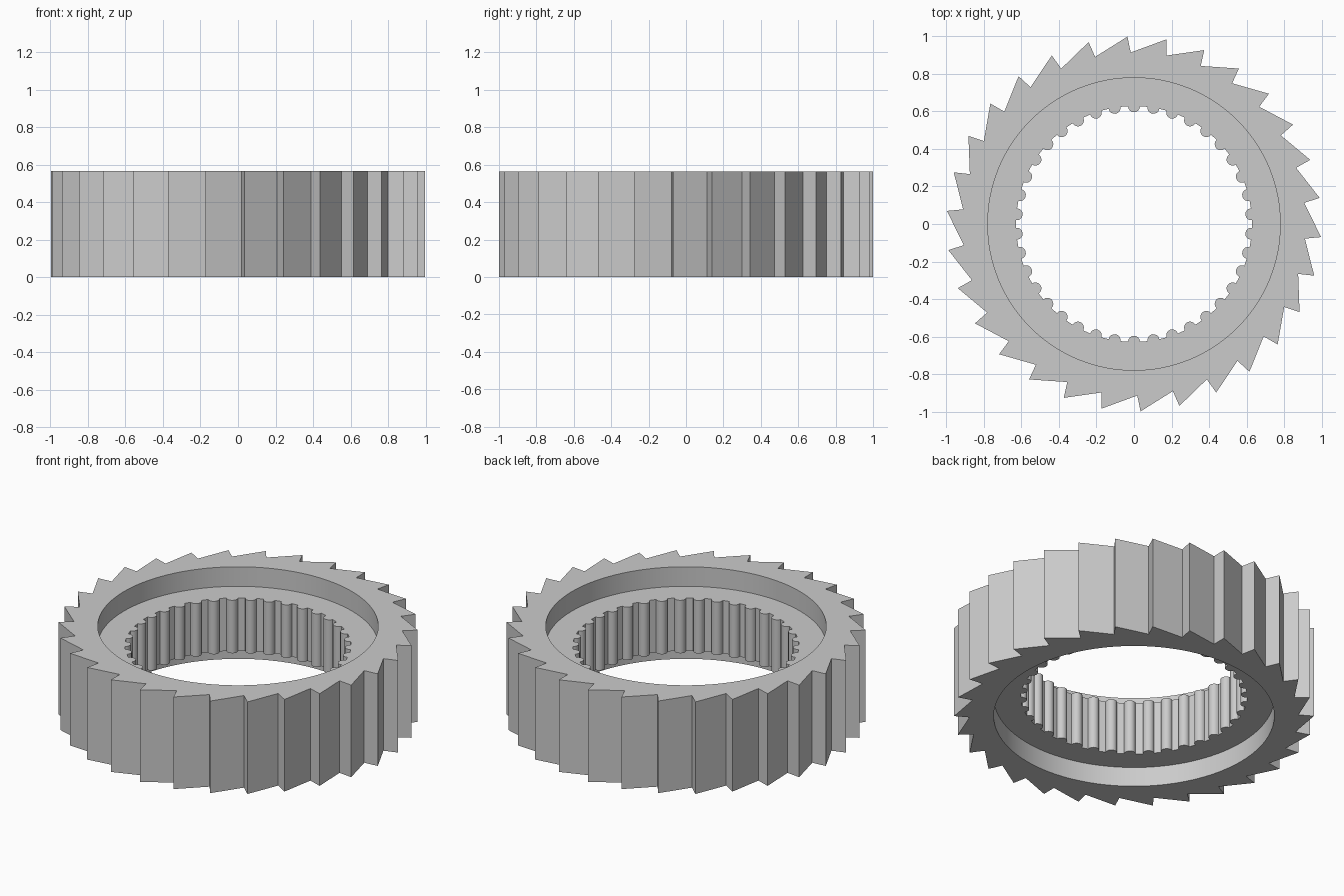
import bpy
import bmesh
from math import sin, cos, pi, radians
from mathutils import Vector

HEIGHT = 0.565
RECESS_DEPTH = 0.12
OUTER_TEETH = 30
INNER_RIBS = 38

cube = bpy.data.objects.get("Cube")
if cube:
    bpy.data.objects.remove(cube, do_unlink=True)

steel = bpy.data.materials.new("light grey metal")
steel.use_nodes = True
grey = (0.6, 0.6, 0.6, 1)
steel.diffuse_color = grey
steel.node_tree.nodes["Principled BSDF"].inputs["Base Color"].default_value = grey


def polar(radius, angle):
    return Vector((radius * cos(angle), radius * sin(angle), 0))


# Saw-tooth outline: a steep flank beside each tip, then a long ramp
def ratchet_outline():
    points = []
    for i in range(OUTER_TEETH):
        tip = radians(92) + 2 * pi * i / OUTER_TEETH
        points += [polar(0.915, tip - radians(0.9)), polar(1.0, tip)]
    return points


# Bore outline: half-round ribs pointing inwards
def ribbed_outline(centre_radius=0.628, rib=0.032, steps=8):
    points = []
    for i in range(INNER_RIBS):
        angle = pi / 2 + 2 * pi * i / INNER_RIBS
        radial, tangent = polar(1, angle), polar(1, angle + pi / 2)
        for j in range(steps + 1):
            t = pi * j / steps
            points.append(radial * (centre_radius - rib * sin(t)) - tangent * rib * cos(t))
    return points


def circle_outline(radius, count=128):
    return [polar(radius, 2 * pi * i / count) for i in range(count)]


bm = bmesh.new()


def add_loop(points, z):
    verts = [bm.verts.new((p.x, p.y, z)) for p in points]
    edges = [bm.edges.new((v, verts[i - 1])) for i, v in enumerate(verts)]
    return verts, edges


def wall(low, high):
    a, b = low[0], high[0]
    for i in range(len(a)):
        bm.faces.new((a[i - 1], a[i], b[i], b[i - 1]))


def flat_ring(outer, inner, direction):
    bmesh.ops.triangle_fill(bm, use_beauty=True, edges=outer[1] + inner[1],
                            normal=(0, 0, direction))


teeth, rim, bore = ratchet_outline(), circle_outline(0.78), ribbed_outline()
floors = (RECESS_DEPTH, HEIGHT - RECESS_DEPTH)
teeth_loops = [add_loop(teeth, z) for z in (0, HEIGHT)]
rim_loops = [add_loop(rim, z) for z in (0, HEIGHT)]
floor_loops = [add_loop(rim, z) for z in floors]
bore_loops = [add_loop(bore, z) for z in floors]

# Flat faces of the toothed rim and the recessed web, on both sides
for side, direction in ((0, -1), (1, 1)):
    flat_ring(teeth_loops[side], rim_loops[side], direction)
    flat_ring(floor_loops[side], bore_loops[side], direction)

# Tooth flanks, recess walls and ribbed bore
wall(*teeth_loops)
wall(*bore_loops)
wall(rim_loops[0], floor_loops[0])
wall(floor_loops[1], rim_loops[1])
bmesh.ops.recalc_face_normals(bm, faces=bm.faces[:])

mesh = bpy.data.meshes.new("ratchet_ring")
bm.to_mesh(mesh)
bm.free()
mesh.materials.append(steel)
ring = bpy.data.objects.new("ratchet_ring", mesh)
bpy.context.collection.objects.link(ring)

bpy.ops.object.select_all(action="DESELECT")
ring.select_set(True)
bpy.context.view_layer.objects.active = ring
bpy.ops.object.shade_smooth_by_angle(angle=radians(30))
